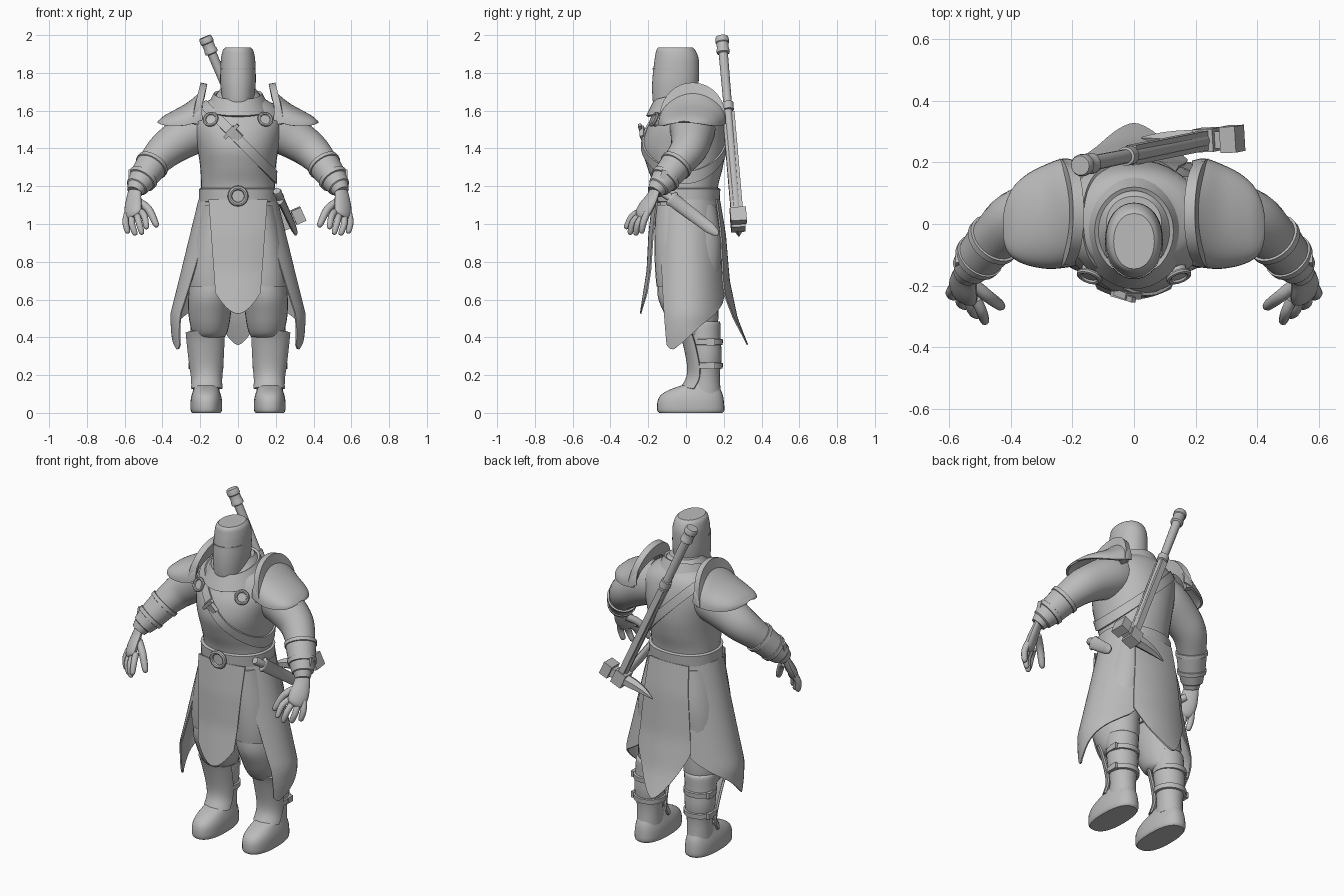
import bpy, bmesh, math
from mathutils import Vector

if "Cube" in bpy.data.objects:
    bpy.data.objects.remove(bpy.data.objects["Cube"])

grey = bpy.data.materials.new("plain_grey")
grey.diffuse_color = (0.5, 0.5, 0.5, 1)
grey.use_nodes = True
grey.node_tree.nodes["Principled BSDF"].inputs["Base Color"].default_value = grey.diffuse_color
TAU = 2 * math.pi


def finish(name, verts, faces, thick=0, angle=40):
    me = bpy.data.meshes.new(name)
    me.from_pydata([tuple(v) for v in verts], [], faces)
    bm = bmesh.new()
    bm.from_mesh(me)
    bmesh.ops.remove_doubles(bm, verts=bm.verts, dist=1e-5)
    bmesh.ops.recalc_face_normals(bm, faces=bm.faces)
    bm.to_mesh(me)
    bm.free()
    ob = bpy.data.objects.new(name, me)
    bpy.context.collection.objects.link(ob)
    me.materials.append(grey)
    bpy.ops.object.select_all(action='DESELECT')
    ob.select_set(True)
    bpy.context.view_layer.objects.active = ob
    if thick:
        m = ob.modifiers.new("thickness", 'SOLIDIFY')
        m.thickness, m.offset = thick, 0
        bpy.ops.object.modifier_apply(modifier=m.name)
    bpy.ops.object.shade_smooth_by_angle(angle=math.radians(angle))
    return ob


def smooth(p, k):
    """Catmull-Rom subdivision of a list of tuples."""
    out = []
    for i in range(len(p) - 1):
        a, b, c, d = p[max(i - 1, 0)], p[i], p[i + 1], p[min(i + 2, len(p) - 1)]
        for s in range(k):
            t = s / k
            out.append(tuple(0.5 * (2 * y + (z - x) * t + (2 * x - 5 * y + 4 * z - w) * t * t
                       + (3 * y - x - 3 * z + w) * t ** 3) for x, y, z, w in zip(a, b, c, d)))
    return out + [tuple(p[-1])]


def grid(name, rows, closed=False, caps=False, thick=0, angle=40):
    n, m = len(rows[0]), len(rows)
    faces = [(r * n + i, r * n + (i + 1) % n, (r + 1) * n + (i + 1) % n, (r + 1) * n + i)
             for r in range(m - 1) for i in range(n if closed else n - 1)]
    if caps:
        faces += [tuple(range(n)), tuple(range((m - 1) * n, m * n))]
    return finish(name, [v for r in rows for v in r], faces, thick, angle)


def oval(a, p):
    c, s = math.cos(a), math.sin(a)
    return math.copysign(abs(c) ** (2 / p), c), math.copysign(abs(s) ** (2 / p), s)


def loft(name, rings, n=32, k=4, p=2, side=1):
    """Stacked horizontal ovals: (cx, cy, z, rx, ry)."""
    rows = []
    for cx, cy, z, rx, ry in smooth(rings, k):
        o = [oval(TAU * i / n, p) for i in range(n)]
        rows.append([(side * (cx + rx * c), cy + ry * s, z) for c, s in o])
    return grid(name, rows, True, True)


def tube(name, pts, n=16, k=4, side=1, ref=(0, 1, 0), flat=1):
    """Round limb along a path: (x, y, z, radius)."""
    q = smooth(pts, k)
    P, rows, ref = [Vector(a[:3]) for a in q], [], Vector(ref)
    for i, a in enumerate(q):
        t = (P[min(i + 1, len(P) - 1)] - P[max(i - 1, 0)]).normalized()
        u = t.cross(ref).normalized()
        w = u.cross(t)
        row = [P[i] + a[3] * (u * math.cos(TAU * j / n) + w * flat * math.sin(TAU * j / n)) for j in range(n)]
        rows.append([(side * v.x, v.y, v.z) for v in row])
    return grid(name, rows, True, True)


def along(a, b, stops):
    """Points on a line with radii: stops are (fraction, radius)."""
    return [tuple(Vector(a).lerp(Vector(b), t)) + (r,) for t, r in stops]


def box(name, centre, size, ax=(1, 0, 0), az=(0, 0, 1)):
    x = Vector(ax).normalized()
    y = Vector(az).cross(x).normalized()
    z = x.cross(y)
    vs = [Vector(centre) + x * size[0] * i / 2 + y * size[1] * j / 2 + z * size[2] * l / 2
          for i in (-1, 1) for j in (-1, 1) for l in (-1, 1)]
    return finish(name, vs, [(0, 1, 3, 2), (4, 5, 7, 6), (0, 1, 5, 4), (2, 3, 7, 6), (0, 2, 6, 4), (1, 3, 7, 5)])


def ring(name, centre, normal, R, r, n=28):
    q = Vector(normal).to_track_quat('Z', 'Y')
    rows = [[Vector(centre) + q @ Vector(((R + r * math.cos(b)) * math.cos(a), (R + r * math.cos(b)) * math.sin(a),
             r * math.sin(b))) for b in (TAU * j / 8 for j in range(8))] for a in (TAU * i / n for i in range(n + 1))]
    return grid(name, rows, True)


def lerp(x, pts):
    """Piecewise linear lookup, x ascending."""
    if x <= pts[0][0]:
        return pts[0][1]
    for (a, b), (c, d) in zip(pts, pts[1:]):
        if x <= c:
            return b + (d - b) * (x - a) / (c - a)
    return pts[-1][1]


# Torso, neck, collar and helmet
BODY = [(0, 0, 1.08, .195, .16), (0, 0, 1.2, .195, .17), (0, -.005, 1.3, .2, .2), (0, -.01, 1.4, .215, .22),
        (0, -.002, 1.5, .235, .208), (0, .012, 1.58, .235, .178), (0, .012, 1.63, .195, .158),
        (0, .005, 1.67, .13, .13), (0, 0, 1.72, .09, .09)]
loft("torso", BODY, 40, 5, 2.1)
HELM = [(0, -.07, 1.63, .082, .1), (0, -.064, 1.66, .085, .113), (0, -.056, 1.75, .094, .123),
        (0, -.05, 1.85, .092, .119), (0, -.05, 1.89, .088, .113), (0, -.054, 1.92, .08, .103), (0, -.056, 1.935, .066, .09)]
loft("helmet", HELM, 40, 4, 2.1)
grid("visor_brow", [[(.095 * math.sin(a), -.053 - .123 * math.cos(a), z) for a in (math.radians(-75 + 7.5 * i) for i in range(21))]
                    for z in (1.818, 1.826)], thick=.004)
for nm, r0, r1, z0, h in (("collar", .165, .122, 1.605, .085), ("inner_collar", .13, .105, 1.62, .06)):
    grid(nm, [[((r0 + (r1 - r0) * v) * math.cos(a), -.024 + (r0 + .016 + (r1 - r0) * v) * math.sin(a),
                z0 + h * v + .035 * math.sin(a) * (1 if math.sin(a) < 0 else .6)) for a in (TAU * i / 40 for i in range(40))]
              for v in (0, .25, .5, .75, 1)], True, thick=.014)

# Belt with round buckle
loft("belt", [(0, 0, 1.115, .196, .168), (0, 0, 1.12, .207, .178), (0, 0, 1.185, .207, .182), (0, 0, 1.19, .196, .172)], 40, 1, 2.2)
ring("belt_buckle", (0, -.19, 1.148), (0, -1, 0), .043, .012)
tube("buckle_centre", [(0, -.17, 1.148, .04), (0, -.19, 1.148, .038)], 24, 1, ref=(1, 0, 0))

# Diagonal chest strap hugging the torso
ZR = smooth(BODY, 5)


def on_torso(a, off):
    lo, hi = 1.13, 1.69
    c, s = oval(a, 2.1)
    for _ in range(25):
        z = (lo + hi) / 2
        rx = lerp(z, [(q[2], q[3]) for q in ZR])
        lo, hi = (lo, z) if z - 1.45 - off + 1.03 * rx * c > 0 else (z, hi)
    ry, cy = (lerp(z, [(q[2], q[i]) for q in ZR]) for i in (4, 1))
    return ((rx + .004) * c, cy + (ry + .004) * s, z)


grid("chest_strap", [[on_torso(TAU * i / 64, o) for i in range(64)] for o in (-.035, 0, .035)], True, thick=.012)
box("strap_buckle", (-.02, -.228, 1.475), (.075, .022, .055), (1, 0, -1), (1, -.4, 1))
box("strap_tongue", (-.035, -.236, 1.49), (.018, .018, .1), (1, 0, -1), (1, -.3, 1))


# Front and back skirt panels
def panel(name, sgn, width, depth, tip, rise, power):
    rows = []
    for j in range(17):
        row = []
        for i in range(-10, 11):
            u = i / 10
            z = 1.13 + (tip + rise * abs(u) ** power - 1.13) * j / 16
            x = u * lerp(z, width)
            row.append((x, sgn * lerp(z, depth) * math.sqrt(1 - (x / .32) ** 2), z))
        rows.append(row)
    grid(name, rows, thick=.008)


panel("front_skirt", -1, [(.53, .115), (.65, .12), (1.13, .155)],
      [(.53, .24), (.75, .205), (.95, .195), (1.13, .174)], .525, .11, 1.9)
panel("back_skirt", 1, [(.36, .16), (.6, .175), (1.13, .13)],
      [(.36, .325), (.5, .27), (.7, .228), (.95, .207), (1.13, .176)], .36, .26, 1.6)

# Hammer carried across the back
top, low = (-.175, .19, 1.99), (.245, .275, 1.0)
tube("hammer_handle", along(top, low, [(0, .032), (.008, .036), (.03, .036), (.034, .032), (.065, .032), (.07, .035), (.085, .035),
     (.09, .025), (.35, .023), (.352, .031), (.39, .031), (.393, .023), (.98, .024)]), 14, 1)
H = Vector(low) - Vector(top)
A = Vector((.92, .03, .4))
for s in (-1, 1):
    box("hammer_langet", Vector(top) + H * .68 + Vector((0, .022 * s, 0)), (.034, .02, .6), A, H)
C = Vector((.24, .274, 1.01))
box("hammer_socket", C, (.07, .075, .085), A, H)
box("hammer_neck", C + A * .05, (.07, .055, .05), A, H)
box("hammer_face", C + A * .086, (.055, .085, .078), A, H)
tube("hammer_spike", [(.23, .274, 1.005, .036), (.16, .276, .99, .033), (.09, .278, .968, .022), (.025, .28, .935, .003)], 6, 3)

# Sheathed dagger on the left hip
hilt, tip = (.205, -.13, 1.175), (.31, .17, .945)
tube("dagger_grip", along(hilt, tip, [(0, .02), (.03, .024), (.2, .02)]), 12, 1, ref=(1, 0, 0))
tube("dagger_sheath", along(hilt, tip, [(.15, .03), (.17, .042), (.2, .042), (.21, .037), (.85, .03), (.96, .02), (1, .006)]),
     12, 1, ref=(1, 0, 0), flat=.5)

for s, tag in ((1, "left"), (-1, "right")):
    # Side skirt: the hem sweeps from a low front corner to a high rounded back
    rows = []
    for j in range(19):
        row = []
        for i in range(25):
            u = i / 24
            hem = lerp(u, [(0, .36), (.06, .33), (.2, .37), (.45, .46), (.7, .53), (.85, .585), (.95, .67), (1, .78)])
            z = 1.13 + (hem - 1.13) * j / 18
            d = 1.13 - z
            a = math.radians((-52 + 34 * d) * (1 - u) + 74 * u)
            out = lerp(z, [(.33, .335), (.42, .35), (.52, .355), (.65, .322), (1.13, .205)])
            row.append((s * out * math.cos(a), .005 + (.174 + .09 * d) * math.sin(a), z))
        rows.append(row)
    grid(tag + "_side_skirt", rows, thick=.008)

    # Legs: coat sleeve, trousers, boot, greave and straps
    loft(tag + "_coat_leg", [(.1, 0, 1.1, .098, .16), (.12, .01, .9, .125, .178), (.135, .01, .75, .13, .173),
                             (.137, .01, .67, .127, .166)], 28, 3, 2.2, s)
    loft(tag + "_trousers", [(.13, .01, .75, .115, .155), (.145, .01, .62, .118, .16), (.15, .03, .52, .112, .142),
                             (.15, .045, .45, .1, .122), (.15, .06, .41, .086, .105), (.15, .08, .39, .068, .08)], 28, 4, side=s)
    loft(tag + "_boot_shaft", [(.155, .09, .485, .082, .08), (.16, .09, .475, .09, .092), (.165, .095, .4, .088, .088),
                               (.168, .105, .3, .086, .084), (.167, .105, .2, .072, .074), (.167, .1, .1, .07, .085)], 28, 4, side=s)
    loft(tag + "_foot", [(.168, .025, 0, .076, .168), (.168, .025, .015, .083, .178), (.168, .025, .065, .083, .175),
                         (.168, .033, .1, .076, .16), (.168, .055, .13, .066, .125), (.168, .09, .155, .06, .08)], 32, 3, 2.4, s)
    for z in (.375, .25):
        loft(tag + "_boot_strap", [(.168, .104, z - .016, .085, .084), (.168, .104, z - .014, .092, .09),
                                   (.168, .104, z + .014, .092, .092), (.168, .104, z + .016, .085, .085)], 28, 1, side=s)
        box(tag + "_strap_buckle", (s * .25, .13, z), (.024, .045, .035))
    rows = []
    for cx, y, z, w in smooth([(.175, -.035, .425, .098), (.172, -.015, .37, .096), (.168, .01, .25, .086),
                               (.166, .008, .18, .078), (.165, -.02, .125, .078)], 4):
        rows.append([(s * (cx + w * math.sin(a)), y + .075 * (1 - math.cos(a)), z + .012 * math.cos(a))
                     for a in (math.radians(-80 + 10 * i) for i in range(17))])
    grid(tag + "_greave", rows, thick=.012)

    # Arm, bracer and hand
    tube(tag + "_arm", [(.14, .03, 1.53, .12), (.21, .035, 1.5, .121), (.3, .03, 1.45, .109), (.385, .01, 1.39, .097),
                        (.455, -.05, 1.315, .08), (.51, -.115, 1.24, .068), (.548, -.165, 1.17, .042)], 24, 4, s)
    e, w = (.45, -.045, 1.32), (.54, -.15, 1.19)
    tube(tag + "_bracer", along(e, w, [(0, .07), (.01, .09), (.12, .09), (.13, .084), (.55, .076), (.56, .082),
         (.68, .079), (.69, .071), (.95, .06), (1, .045)]), 24, 1, s)
    box(tag + "_bracer_fin", (s * .575, -.12, 1.255), (.012, .03, .06), (1, 0, 0), (s * .3, .3, 1))
    PR = (-.55, .8, 0)
    tube(tag + "_palm", [(.545, -.16, 1.185, .038), (.552, -.18, 1.14, .046), (.555, -.21, 1.09, .055),
                         (.553, -.235, 1.05, .05), (.55, -.245, 1.035, .03)], 16, 3, s, PR, .5)
    for i, (b, m, t) in enumerate([((.512, -.245, 1.065), (.495, -.285, 1.04), (.485, -.315, .985)),
                                   ((.535, -.24, 1.05), (.525, -.28, 1.01), (.51, -.295, .955)),
                                   ((.562, -.225, 1.05), (.562, -.255, 1.0), (.545, -.265, .95)),
                                   ((.585, -.205, 1.06), (.595, -.225, 1.01), (.585, -.235, .96)),
                                   ((.53, -.19, 1.12), (.475, -.235, 1.08), (.435, -.265, 1.0))]):
        r = .021 if i == 4 else .018
        tube(tag + ("_thumb" if i == 4 else "_finger"), [b + (r,), m + (r,), t + (r * .8,),
             tuple(Vector(t) + (Vector(t) - Vector(m)) * .2) + (.004,)], 10, 3, s, (.3, .9, .3))

    # Pauldron shell with an upright neck guard
    rows = []
    for x, y, d, z0, z1 in smooth([(.19, .035, .165, 1.55, 1.7), (.23, .035, .172, 1.535, 1.665), (.28, .025, .165, 1.522, 1.628),
                                   (.34, .015, .145, 1.518, 1.595), (.385, .005, .115, 1.522, 1.57),
                                   (.41, -.005, .075, 1.53, 1.55), (.42, -.01, .03, 1.536, 1.54)], 3):
        rows.append([(s * x, y - d * math.cos(a), z0 + (z1 - z0) * math.sin(a) ** .8)
                     for a in (math.pi * i / 24 for i in range(25))])
    grid(tag + "_pauldron", rows, thick=.012)
    rows = [[(s * (.225 - .045 * math.sin(a) + .016 * v), .035 - (.172 - .04 * v) * math.cos(a),
              1.53 + (.215 - .08 * v) * math.sin(a) ** .8) for a in (math.pi * i / 24 for i in range(25))]
            for v in (0, .5, 1)]
    grid(tag + "_neck_guard", rows, thick=.036)

    # Round chest clasp
    N = (s * .35, -1, .5)
    c = Vector((s * .145, -.17, 1.555))
    ring(tag + "_clasp_rim", c, N, .034, .009)
    tube(tag + "_clasp", along(c - Vector(N) * .03, c, [(0, .034), (1, .03)]), 20, 1, ref=(1, 0, 0))
